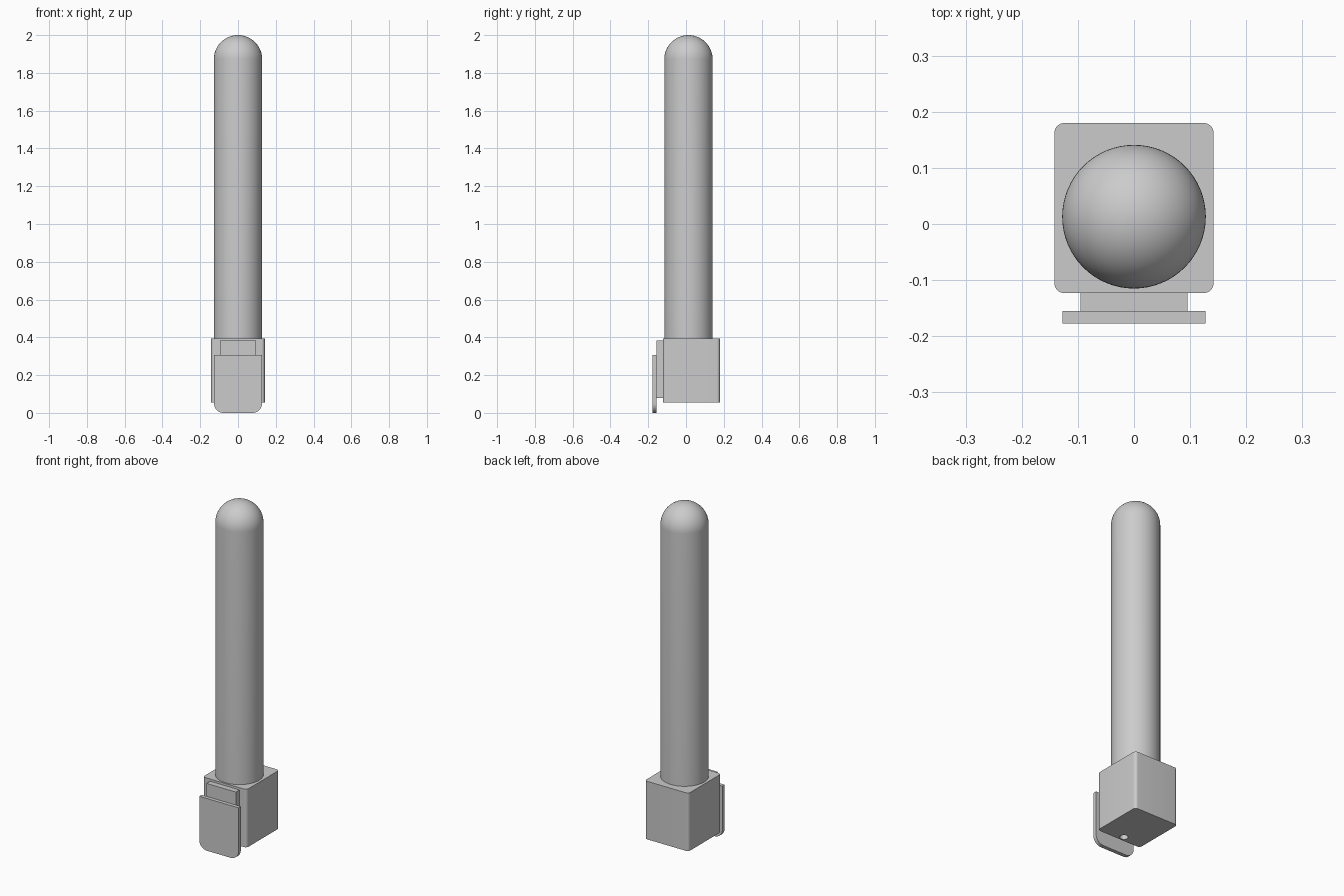
import bpy
import bmesh
from math import pi, sin, cos, radians

if "Cube" in bpy.data.objects:
    bpy.data.objects.remove(bpy.data.objects["Cube"])

GREY = (0.6, 0.6, 0.6, 1)
grey = bpy.data.materials.new("plain grey")
grey.use_nodes = True
grey.diffuse_color = GREY
grey.node_tree.nodes["Principled BSDF"].inputs["Base Color"].default_value = GREY


def finish(name, bm):
    """Turn a bmesh into a named, shaded object."""
    bmesh.ops.recalc_face_normals(bm, faces=bm.faces)
    mesh = bpy.data.meshes.new(name)
    bm.to_mesh(mesh)
    bm.free()
    mesh.materials.append(grey)
    ob = bpy.data.objects.new(name, mesh)
    bpy.context.collection.objects.link(ob)
    bpy.ops.object.select_all(action="DESELECT")
    ob.select_set(True)
    bpy.context.view_layer.objects.active = ob
    bpy.ops.object.shade_smooth_by_angle(angle=radians(35))
    return ob


def block(name, low, high, radius=0, rounded=None):
    """Box between two corners, with the chosen edges rounded."""
    bm = bmesh.new()
    bmesh.ops.create_cube(bm, size=1)
    for v in bm.verts:
        v.co = [high[i] if v.co[i] > 0 else low[i] for i in range(3)]
    if radius:
        edges = [e for e in bm.edges if rounded(e.verts[0].co, e.verts[1].co)]
        bmesh.ops.bevel(bm, geom=edges, offset=radius, segments=8,
                        profile=0.5, affect="EDGES")
    return finish(name, bm)


def upright(a, b):
    return abs(a.z - b.z) > 0.01


def lower_corner(a, b):
    return abs(a.y - b.y) > 0.01 and a.z < 0.01


# Square housing with rounded upright edges
housing = block("housing", (-0.142, -0.123, 0.055), (0.142, 0.18, 0.395), 0.018, upright)

# Small blind hole in the underside
bm = bmesh.new()
bmesh.ops.create_cone(bm, cap_ends=True, segments=32, radius1=0.022, radius2=0.022, depth=0.1)
bmesh.ops.translate(bm, verts=bm.verts, vec=(-0.01, -0.093, 0.055))
cutter = finish("hole_cutter", bm)
cutter.hide_render = True
bpy.context.view_layer.objects.active = housing
cut = housing.modifiers.new("hole", "BOOLEAN")
cut.operation = "DIFFERENCE"
cut.solver = "EXACT"
cut.object = cutter
bpy.ops.object.modifier_apply(modifier=cut.name)
bpy.data.objects.remove(cutter)

# Clip: spacer and front plate with rounded lower corners
block("clip_spacer", (-0.095, -0.156, 0.08), (0.095, -0.122, 0.382))
block("clip_plate", (-0.127, -0.177, 0), (0.127, -0.155, 0.306), 0.05, lower_corner)

# Tube with a domed end, turned from one profile
R, STEPS = 0.128, 16
profile = [(0, 0.39), (R, 0.39)]
profile += [(R * cos(i * pi / 2 / STEPS), 2 - R + R * sin(i * pi / 2 / STEPS))
            for i in range(STEPS)]
profile.append((0, 2))
bm = bmesh.new()
points = [bm.verts.new((r, 0, z)) for r, z in profile]
edges = [bm.edges.new(pair) for pair in zip(points, points[1:])]
bmesh.ops.spin(bm, geom=points + edges, cent=(0, 0, 0), axis=(0, 0, 1),
               angle=2 * pi, steps=64)
bmesh.ops.remove_doubles(bm, verts=bm.verts, dist=0.0001)
bmesh.ops.translate(bm, verts=bm.verts, vec=(0, 0.013, 0))
finish("domed_tube", bm)
